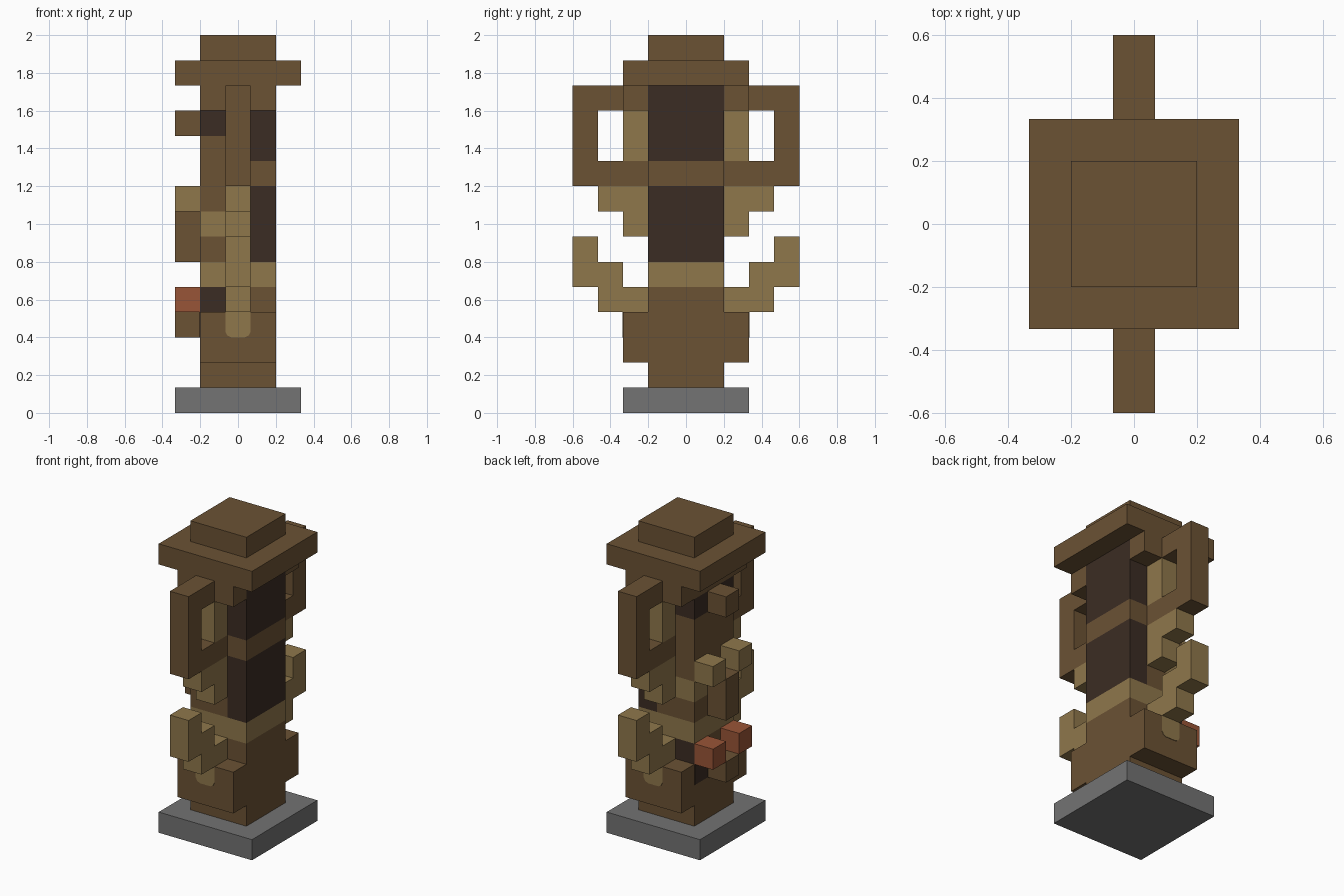
import bpy
import bmesh

cube = bpy.data.objects.get("Cube")
if cube:
    bpy.data.objects.remove(cube, do_unlink=True)

U = 2 / 15  # edge of one block


def linear(c):
    c /= 255
    return c / 12.92 if c <= 0.04045 else ((c + 0.055) / 1.055) ** 2.4


def material(name, *rgb):
    colour = (*[linear(c) for c in rgb], 1)
    m = bpy.data.materials.new(name)
    m.use_nodes = True
    m.diffuse_color = colour
    node = next(n for n in m.node_tree.nodes if n.type == "BSDF_PRINCIPLED")
    node.inputs["Base Color"].default_value = colour
    return m


brown = material("brown wood", 107, 82, 52)
tan = material("tan wood", 143, 119, 75)
dark = material("dark wood", 59, 44, 35)
rust = material("rust red", 153, 85, 55)
grey = material("grey stone", 115, 115, 115)


def finish(bm, name, mat):
    bmesh.ops.recalc_face_normals(bm, faces=bm.faces)
    mesh = bpy.data.meshes.new(name)
    bm.to_mesh(mesh)
    bm.free()
    mesh.materials.append(mat)
    bpy.context.collection.objects.link(bpy.data.objects.new(name, mesh))


def block(name, mat, x, y, z):
    """Box over inclusive ranges of block indices; x and y count from the centre."""
    low = [(x[0] - 0.5) * U, (y[0] - 0.5) * U, z[0] * U]
    high = [(x[1] + 0.5) * U, (y[1] + 0.5) * U, (z[1] + 1) * U]
    bm = bmesh.new()
    for v in bmesh.ops.create_cube(bm, size=1)["verts"]:
        v.co = [h if c > 0 else l for c, l, h in zip(v.co, low, high)]
    finish(bm, name, mat)


def pair(name, mat, x, y, z):
    """The same box on both sides of the pole."""
    block(name + "_front", mat, x, (-y[1], -y[0]), z)
    block(name + "_back", mat, x, y, z)


full, core, mid = (-2, 2), (-1, 1), (0, 0)
face, brow, rear, inner = (-1, -1), (-2, -2), (1, 1), (0, 1)

# Base, foot and cap
block("stone_base", grey, full, full, (0, 0))
block("foot", brown, core, core, (1, 1))
block("lower_body", brown, core, full, (2, 3))
block("cap_brim", brown, full, full, (13, 13))
block("cap_top", brown, core, core, (14, 14))

# Lower head
block("lower_head", brown, inner, core, (4, 4))
block("lower_nose_bridge", brown, face, mid, (4, 4))
pair("lower_eye_socket", dark, face, (1, 1), (4, 4))
pair("lower_eye", rust, brow, (1, 1), (4, 4))
block("lower_beak", brown, brow, mid, (3, 3))
block("tan_collar", tan, core, core, (5, 5))

# Middle head
block("middle_head", brown, mid, core, (6, 8))
block("middle_back", dark, rear, core, (6, 8))
block("middle_chin", brown, face, core, (6, 6))
block("middle_cheeks", tan, face, core, (7, 7))
block("middle_forehead", brown, face, core, (8, 8))
block("middle_beak", brown, brow, mid, (6, 7))
pair("middle_brow", tan, brow, (1, 1), (8, 8))
block("brown_collar", brown, core, core, (9, 9))

# Upper head
block("upper_head", brown, mid, core, (10, 12))
block("upper_back", dark, rear, core, (10, 12))
block("upper_chin", brown, face, core, (10, 10))
block("upper_eyes", dark, face, core, (11, 11))
block("upper_forehead", brown, face, core, (12, 12))
block("upper_nose", brown, brow, mid, (11, 11))

# Lower arms, stepping upward and out
pair("lower_arm", tan, mid, (2, 3), (4, 4))
pair("lower_forearm", tan, mid, (3, 4), (5, 5))
pair("lower_hand", tan, mid, (4, 4), (6, 6))

# Middle wings, below the handles
pair("middle_wing", tan, mid, (2, 2), (7, 7))
pair("middle_wing_tip", tan, mid, (2, 3), (8, 8))

# Handle-shaped ears
pair("ear_bottom", brown, mid, (2, 4), (9, 9))
pair("ear_lining", tan, mid, (2, 2), (10, 11))
pair("ear_side", brown, mid, (4, 4), (10, 11))
pair("ear_top", brown, mid, (3, 4), (12, 12))
pair("ear_root", brown, core, (2, 2), (12, 12))


def plate(name, mat, points, depth):
    """Thin plate from a closed outline, pushed out along depth."""
    bm = bmesh.new()
    f = bm.faces.new([bm.verts.new(p) for p in points])
    new = bmesh.ops.extrude_face_region(bm, geom=[f])["geom"]
    verts = [g for g in new if isinstance(g, bmesh.types.BMVert)]
    bmesh.ops.translate(bm, verts=verts, vec=depth)
    finish(bm, name, mat)


# Rounded tan patches under the lower arms, and dark mouth corners
for side, word in ((-1, "front"), (1, "back")):
    h, y, top, low = U / 2, side * 2.5 * U, 4 * U, 3 * U
    half = [(h, top), (h, low + 0.03), (h - 0.01, low + 0.01), (h - 0.03, low)]
    outline = half + [(-x, z) for x, z in reversed(half)]
    plate("arm_patch_" + word, tan, [(x, y, z) for x, z in outline], (0, side * 0.003, 0))
    a, b = side * 0.5 * U, side * 1.5 * U
    corners = [(a, low), (b, low), (b, top), (a, top)]
    plate("mouth_corner_" + word, dark, [(-1.5 * U, p, z) for p, z in corners], (-0.003, 0, 0))
